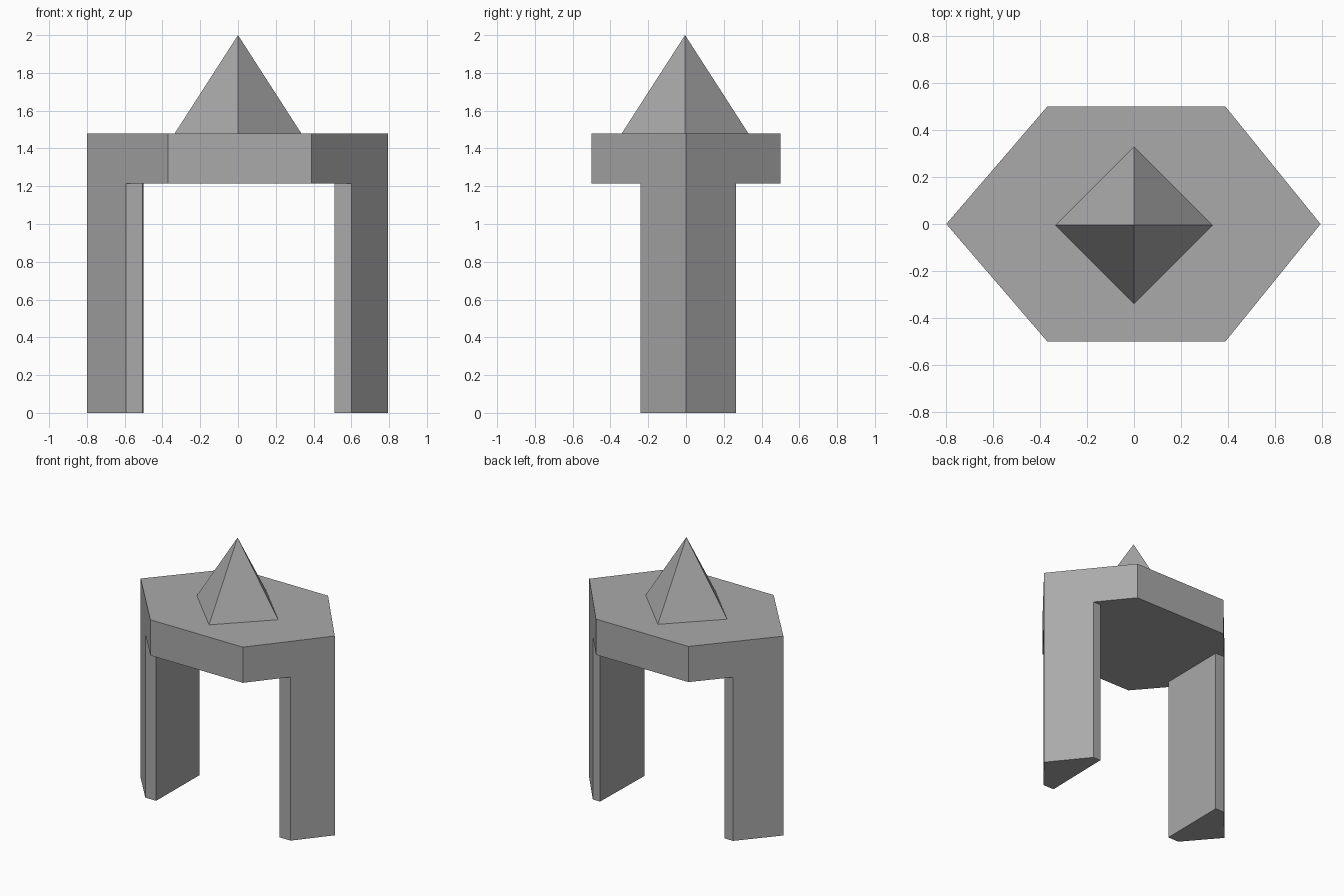
import bpy
import bmesh
from math import pi
from mathutils import Matrix

cube = bpy.data.objects.get("Cube")
if cube:
    bpy.data.objects.remove(cube, do_unlink=True)

# Single plain grey for every part
grey = bpy.data.materials.new("plain grey")
grey.use_nodes = True
colour = (0.4, 0.4, 0.4, 1)
grey.diffuse_color = colour
grey.node_tree.nodes["Principled BSDF"].inputs["Base Color"].default_value = colour


def finish(bm, name):
    bmesh.ops.recalc_face_normals(bm, faces=bm.faces)
    mesh = bpy.data.meshes.new(name)
    bm.to_mesh(mesh)
    bm.free()
    mesh.materials.append(grey)
    obj = bpy.data.objects.new(name, mesh)
    bpy.context.collection.objects.link(obj)
    return obj


def prism(name, outline, bottom, top):
    """Upright prism over a flat outline."""
    bm = bmesh.new()
    face = bm.faces.new([bm.verts.new((x, y, bottom)) for x, y in outline])
    side = bmesh.ops.extrude_face_region(bm, geom=[face])
    verts = [g for g in side["geom"] if isinstance(g, bmesh.types.BMVert)]
    bmesh.ops.translate(bm, vec=(0, 0, top - bottom), verts=verts)
    return finish(bm, name)


# Six-sided table body, full height
body = prism("table_body", [(-0.8, 0), (-0.37, -0.5), (0.39, -0.5),
                            (0.795, 0), (0.39, 0.5), (-0.37, 0.5)], 0, 1.48)

# Cross-shaped void under the slab, leaving a leg at each pointed end
front, back = -0.24, 0.265
void = prism("leg_cutter", [(-1, -1), (1, -1), (1, front), (0.51, front),
                            (0.52, back), (1, back), (1, 1), (-1, 1),
                            (-1, back), (-0.5, back), (-0.505, front),
                            (-1, front)], -0.2, 1.215)
void.hide_render = True

cut = body.modifiers.new("cut_legs", "BOOLEAN")
cut.operation = "DIFFERENCE"
cut.solver = "EXACT"
cut.object = void
bpy.context.view_layer.objects.active = body
bpy.ops.object.modifier_apply(modifier=cut.name)
bpy.data.objects.remove(void, do_unlink=True)

# Four-sided spire with corners on the axes
height = 0.52
bm = bmesh.new()
bmesh.ops.create_cone(bm, cap_ends=True, segments=4, radius1=0.335, radius2=0,
                      depth=height,
                      matrix=Matrix.Translation((0, -0.005, 1.48 + height / 2)))
bmesh.ops.remove_doubles(bm, verts=bm.verts, dist=0.0001)
finish(bm, "spire")
